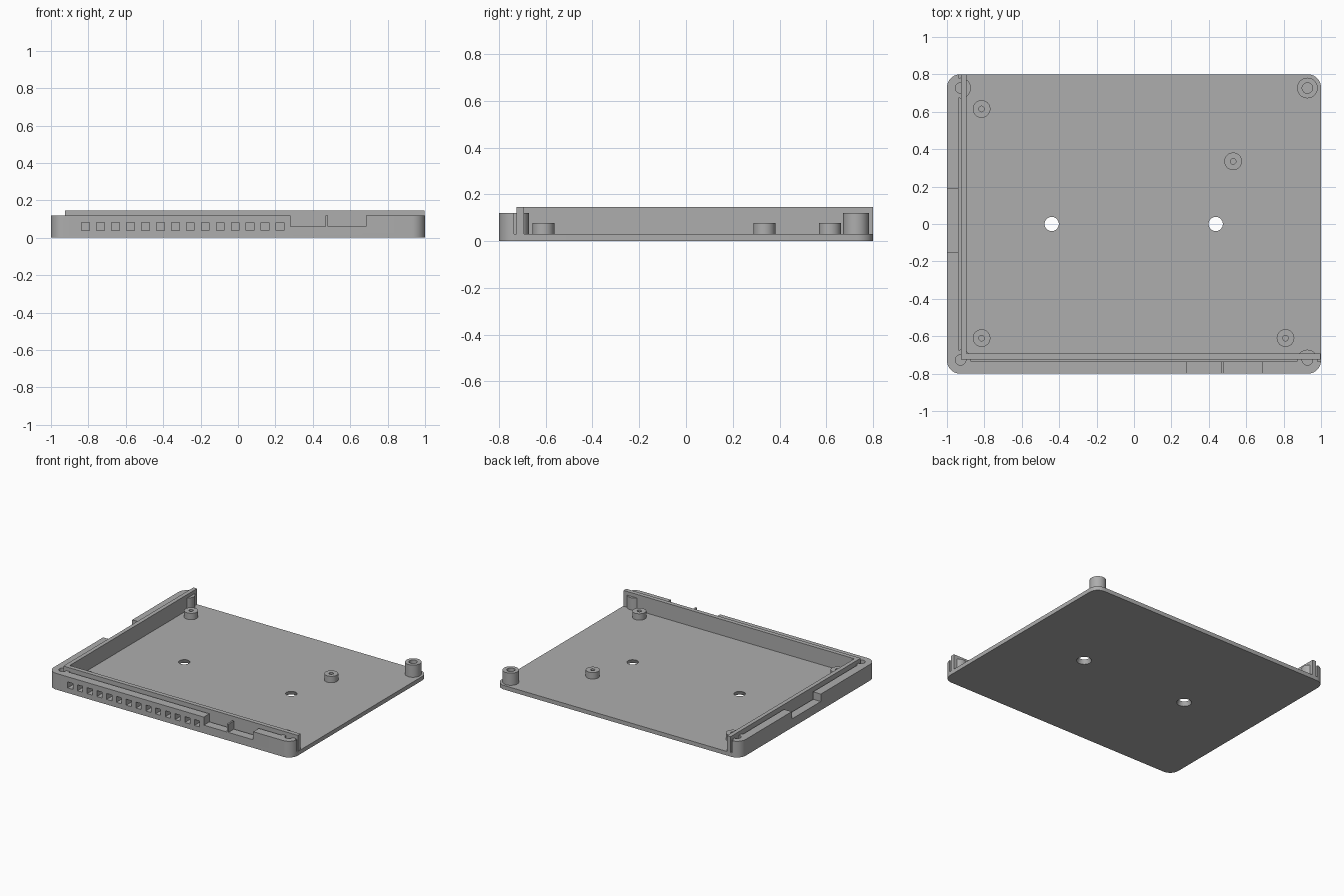
import bpy, bmesh
from math import sin, cos, pi, radians

cube = bpy.data.objects.get("Cube")
if cube:
    bpy.data.objects.remove(cube, do_unlink=True)

grey = bpy.data.materials.new("plain_grey")
grey.use_nodes = True
GREY = (0.42, 0.42, 0.42, 1)
grey.diffuse_color = GREY
grey.node_tree.nodes["Principled BSDF"].inputs["Base Color"].default_value = GREY

FLOOR, RIM, LIP = 0.03, 0.12, 0.147


def prism(name, outline, z0, z1):
    """Extrude a flat outline from z0 to z1."""
    bm = bmesh.new()
    face = bm.faces.new([bm.verts.new((x, y, z0)) for x, y in outline])
    ext = bmesh.ops.extrude_face_region(bm, geom=[face])
    moved = [v for v in ext["geom"] if isinstance(v, bmesh.types.BMVert)]
    bmesh.ops.translate(bm, verts=moved, vec=(0, 0, z1 - z0))
    bmesh.ops.recalc_face_normals(bm, faces=bm.faces)
    mesh = bpy.data.meshes.new(name)
    bm.to_mesh(mesh)
    bm.free()
    ob = bpy.data.objects.new(name, mesh)
    mesh.materials.append(grey)
    bpy.context.collection.objects.link(ob)
    return ob


def box(name, x0, x1, y0, y1, z0, z1):
    return prism(name, [(x0, y0), (x1, y0), (x1, y1), (x0, y1)], z0, z1)


def disc(name, x, y, r, z0, z1, sides=40):
    ring = [(x + r * cos(2 * pi * i / sides), y + r * sin(2 * pi * i / sides))
            for i in range(sides)]
    return prism(name, ring, z0, z1)


def rounded(w, d, r, steps=10):
    """Outline of a rectangle with rounded corners."""
    pts = []
    for k, (sx, sy) in enumerate([(1, 1), (-1, 1), (-1, -1), (1, -1)]):
        for i in range(steps + 1):
            a = (k + i / steps) * pi / 2
            pts.append((sx * (w - r) + r * cos(a), sy * (d - r) + r * sin(a)))
    return pts


def combine(target, others, operation):
    """Apply boolean operations and remove the helper objects."""
    bpy.context.view_layer.objects.active = target
    for other in others:
        mod = target.modifiers.new("bool", "BOOLEAN")
        mod.operation, mod.solver, mod.object = operation, "EXACT", other
        bpy.ops.object.modifier_apply(modifier=mod.name)
        bpy.data.objects.remove(other, do_unlink=True)


def finish(ob):
    bpy.ops.object.select_all(action="DESELECT")
    ob.select_set(True)
    bpy.context.view_layer.objects.active = ob
    bpy.ops.object.shade_smooth_by_angle(angle=radians(30))


# Tray: floor plate with outer walls along the front and the -x side
outline = rounded(1, 0.8, 0.07)
tray = prism("tray", outline, 0, RIM)
combine(tray, [box("inside", -0.937, 1.1, -0.735, 0.9, FLOOR, 0.3)], "DIFFERENCE")

# Corner screw bosses
corners = [(sx * 0.927, sy * 0.727) for sx in (-1, 1) for sy in (-1, 1)]
combine(tray, [disc("boss", x, y, 0.055, 0.015, RIM) for x, y in corners], "UNION")
cuts = [disc("screw_hole", x, y, 0.028, 0.04, 0.2) for x, y in corners]

# Vent row and port notches
for i in range(14):
    x = -0.815 + 0.08 * i
    cuts.append(box("vent", x - 0.021, x + 0.021, -0.9, -0.73, 0.038, 0.082))
for x0, x1 in [(0.28, 0.468), (0.481, 0.685)]:
    cuts.append(box("port", x0, x1, -0.9, -0.73, 0.06, 0.2))
cuts.append(box("side_port", -1.1, -0.932, -0.15, 0.19, 0.065, 0.2))

# Countersunk holes in the floor
for x in (-0.44, 0.437):
    sink = disc("sink", x, 0, 0.03, -0.01, 0.05)
    for v in sink.data.vertices:
        if v.co.z < 0:
            v.co.x = x + (v.co.x - x) * 1.8
            v.co.y *= 1.8
    cuts.append(sink)
combine(tray, cuts, "DIFFERENCE")
finish(tray)

# Thin raised lip just inside the walls
lip = prism("inner_lip", [(-0.925, -0.724), (0.997, -0.724), (0.997, -0.692),
                          (-0.895, -0.692), (-0.895, 0.8), (-0.925, 0.8)],
            FLOOR - 0.01, LIP)
finish(lip)

# Board standoffs with pilot holes
spots = [(-0.815, 0.615), (0.53, 0.335), (-0.815, -0.61), (0.81, -0.61)]
for n, (x, y) in enumerate(spots):
    post = disc(f"standoff_{n + 1}", x, y, 0.047, FLOOR - 0.005, 0.077)
    combine(post, [disc("pilot", x, y, 0.015, FLOOR, 0.2, 24)], "DIFFERENCE")
    finish(post)
